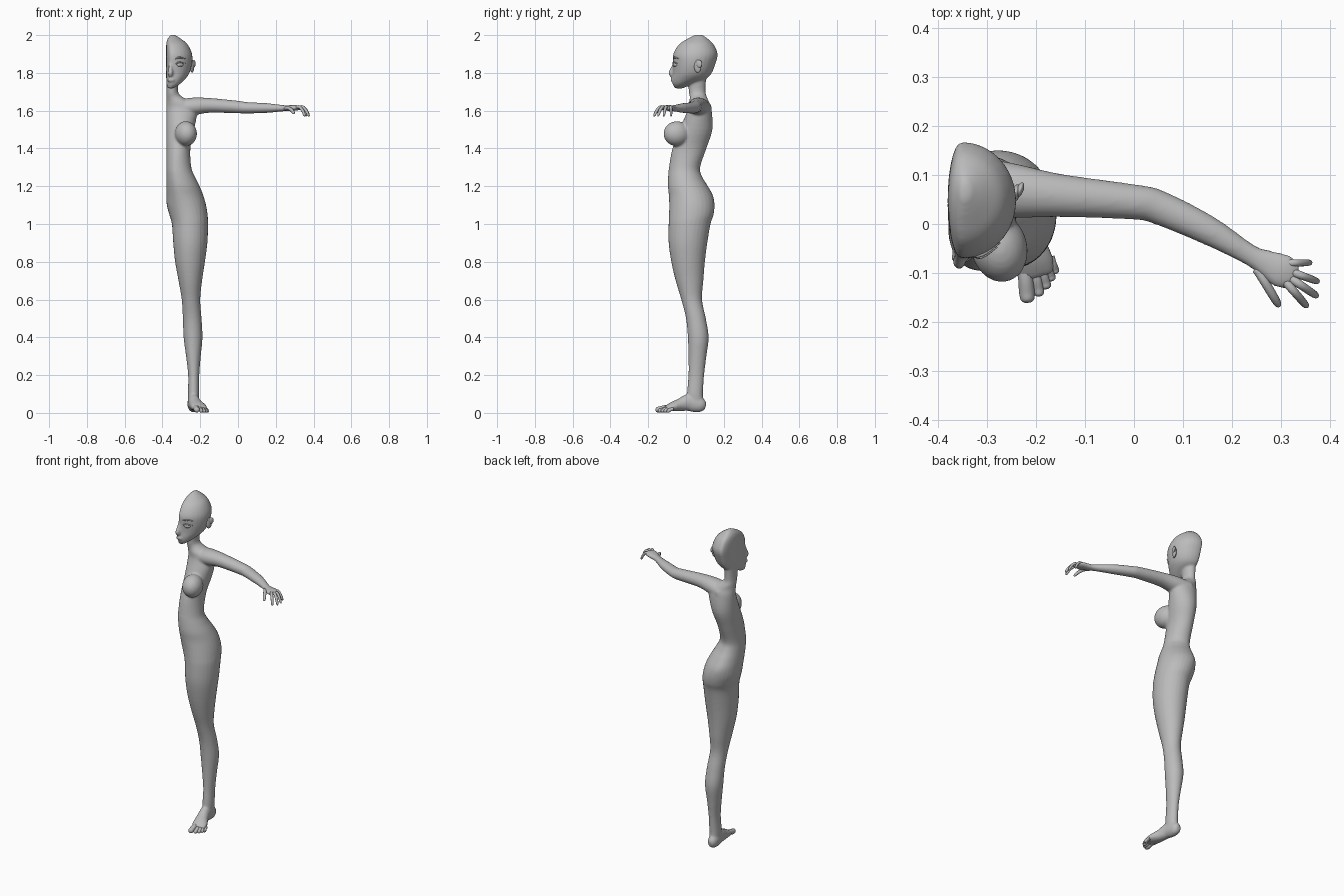
import bpy, bmesh, math
from mathutils import Vector, Matrix

grey = bpy.data.materials.new("plain_grey")
grey.diffuse_color = (0.5, 0.5, 0.5, 1)
SEG = 28


def spline(rows, steps):
    """Catmull-Rom interpolation of rows of numbers."""
    out = []
    for i in range(len(rows) - 1):
        a, b, c, d = (rows[min(max(i + k, 0), len(rows) - 1)] for k in (-1, 0, 1, 2))
        for s in range(steps):
            t = s / steps
            out.append([0.5 * (2 * q + (r - p) * t + (2 * p - 5 * q + 4 * r - w) * t * t
                               + (3 * q - p - 3 * r + w) * t ** 3)
                        for p, q, r, w in zip(a, b, c, d)])
    return out + [list(rows[-1])]


def skin(bm, rings):
    """Closed surface through a series of point rings."""
    vs = [[bm.verts.new(p) for p in ring] for ring in rings]
    n = len(vs[0])
    for a, b in zip(vs, vs[1:]):
        for i in range(n):
            bm.faces.new((a[i], a[(i + 1) % n], b[(i + 1) % n], b[i]))
    bm.faces.new(vs[0])
    bm.faces.new(vs[-1])


def upright(bm, rows, steps=4):
    """Rows: z, inner x, widest-depth x, outer x, front y, back y."""
    rings = []
    for z, xi, xp, xo, yf, yb in spline(rows, steps):
        ring = []
        for k in range(SEG):
            a = 2 * math.pi * k / SEG
            c = math.cos(a)
            ring.append((xp + c * ((xo - xp) if c > 0 else (xp - xi)),
                         (yf + yb) / 2 + math.sin(a) * (yb - yf) / 2, z))
        rings.append(ring)
    skin(bm, rings)


def tube(bm, rows, steps=4, seg=16):
    """Rows: x, y, z, sideways radius, upright radius."""
    pts = spline(rows, steps)
    rings = []
    for i, p in enumerate(pts):
        t = (Vector(pts[min(i + 1, len(pts) - 1)][:3]) - Vector(pts[max(i - 1, 0)][:3])).normalized()
        side = t.cross(Vector((0, 0, 1))).normalized()
        up = side.cross(t)
        rings.append([Vector(p[:3]) + side * p[3] * math.cos(2 * math.pi * k / seg)
                      + up * p[4] * math.sin(2 * math.pi * k / seg) for k in range(seg)])
    skin(bm, rings)


def ball(bm, loc, radii, turn=0.0):
    m = Matrix.Translation(loc) @ Matrix.Rotation(turn, 4, 'Z') @ Matrix.Diagonal((*radii, 1))
    bmesh.ops.create_uvsphere(bm, u_segments=24, v_segments=14, radius=1, matrix=m)


def finish(bm, name):
    bmesh.ops.recalc_face_normals(bm, faces=bm.faces)
    for f in bm.faces:
        f.smooth = True
    me = bpy.data.meshes.new(name)
    bm.to_mesh(me)
    bm.free()
    me.materials.append(grey)
    ob = bpy.data.objects.new(name, me)
    bpy.context.collection.objects.link(ob)
    return ob


# Body: half figure with a flat rounded inner side, blended into one skin
body = bmesh.new()

leg = [(.04, -.264, -.238, -.210, .005, .095), (.10, -.265, -.236, -.205, .005, .090),
       (.20, -.264, -.236, -.205, .013, .096), (.30, -.275, -.240, -.197, .013, .108),
       (.40, -.288, -.240, -.188, .010, .120), (.50, -.292, -.242, -.193, .000, .105),
       (.60, -.298, -.250, -.200, -.025, .085), (.70, -.315, -.255, -.190, -.055, .092),
       (.80, -.333, -.257, -.175, -.078, .100), (.90, -.343, -.256, -.162, -.092, .113),
       (1.0, -.350, -.258, -.158, -.092, .130)]
torso = [(1.05, -.364, -.265, -.161, -.090, .146), (1.10, -.377, -.280, -.169, -.089, .151),
         (1.15, -.379, -.300, -.183, -.091, .143), (1.20, -.380, -.310, -.203, -.096, .116),
         (1.25, -.380, -.320, -.228, -.095, .086), (1.30, -.380, -.325, -.247, -.090, .075),
         (1.40, -.380, -.320, -.252, -.072, .108), (1.50, -.380, -.310, -.232, -.035, .140),
         (1.60, -.380, -.305, -.215, .008, .136), (1.64, -.380, -.315, -.235, .015, .124),
         (1.67, -.380, -.345, -.290, .020, .112), (1.70, -.379, -.352, -.317, .015, .103),
         (1.77, -.377, -.352, -.312, .010, .107)]
upright(body, leg + torso)

# Head
upright(body, [(1.718, -.372, -.358, -.342, -.058, -.015), (1.74, -.378, -.352, -.308, -.071, .030),
               (1.77, -.380, -.352, -.277, -.074, .108), (1.80, -.381, -.352, -.257, -.070, .137),
               (1.85, -.381, -.352, -.243, -.070, .157), (1.90, -.381, -.352, -.243, -.068, .168),
               (1.95, -.380, -.352, -.266, -.038, .147), (1.98, -.373, -.350, -.301, .006, .117),
               (2.002, -.355, -.346, -.335, .050, .085)])
# Nose and lips
tube(body, [(-.358, -.060, 1.850, .008, .010), (-.358, -.069, 1.825, .010, .012),
            (-.358, -.078, 1.798, .014, .016), (-.358, -.066, 1.785, .010, .012)])
ball(body, (-.354, -.068, 1.762), (.022, .014, .010))

# Chest
ball(body, (-.276, -.048, 1.478), (.058, .072, .066), .25)

# Arm and palm
tube(body, [(-.32, .078, 1.612, .060, .045), (-.24, .067, 1.622, .055, .047),
            (-.15, .058, 1.628, .044, .039), (.00, .045, 1.619, .036, .033),
            (.05, .034, 1.615, .035, .030), (.15, -.012, 1.614, .030, .026),
            (.235, -.062, 1.613, .022, .017), (.27, -.080, 1.613, .028, .016),
            (.305, -.097, 1.615, .036, .015), (.332, -.108, 1.614, .025, .009)], seg=SEG)

# Foot
tube(body, [(-.238, .104, .035, .014, .018), (-.238, .085, .040, .027, .036),
            (-.237, .055, .048, .031, .045), (-.234, .015, .055, .031, .046),
            (-.224, -.03, .043, .035, .034), (-.208, -.075, .032, .043, .024),
            (-.198, -.108, .022, .038, .012)], seg=SEG)

ob = finish(body, "body")
rm = ob.modifiers.new("blend", 'REMESH')
rm.mode = 'VOXEL'
rm.voxel_size = .006
rm.use_smooth_shade = True
sm = ob.modifiers.new("soften", 'SMOOTH')
sm.factor = .5
sm.iterations = 6

# Fingers: base x y, tip x y, thickness
for name, bx, by, tx, ty, r in [("thumb", .252, -.092, .297, -.168, .0095),
                                ("index_finger", .310, -.118, .354, -.169, .0085),
                                ("middle_finger", .322, -.112, .375, -.148, .0085),
                                ("ring_finger", .325, -.099, .377, -.118, .008),
                                ("little_finger", .312, -.080, .362, -.079, .0075)]:
    bm = bmesh.new()
    base, drop = (1.611, .028) if name == "thumb" else (1.616, .046)
    tube(bm, [(bx + (tx - bx) * t, by + (ty - by) * t, base - drop * d, r * s, r * s)
              for t, d, s in [(0, 0, 1.1), (.35, -.08, 1), (.7, .3, .95), (.93, .8, .8), (1, 1, .3)]], seg=12)
    finish(bm, name)

# Toes: base x y, tip x y, thickness
for i, (bx, by, tx, ty, r) in enumerate([(-.224, -.085, -.217, -.161, .017),
                                         (-.203, -.090, -.193, -.148, .012),
                                         (-.190, -.085, -.178, -.133, .0115),
                                         (-.180, -.078, -.168, -.117, .011),
                                         (-.172, -.068, -.160, -.102, .010)]):
    bm = bmesh.new()
    tube(bm, [(bx + (tx - bx) * t, by + (ty - by) * t, r + z, r * s, r * s)
              for t, z, s in [(0, .010, 1), (.4, .008, .9), (.7, .001, .95), (.92, 0, .8), (1, 0, .35)]], seg=12)
    finish(bm, "toe_%d" % (i + 1))

# Ear: outer shell with a raised rim
bm = bmesh.new()
ball(bm, (-.243, .062, 1.835), (.010, .020, .034), -.35)
ball(bm, (-.233, .070, 1.848), (.007, .016, .020), -.35)
finish(bm, "ear")

# Eye, iris, eyelid and brow
bm = bmesh.new()
ball(bm, (-.310, -.052, 1.843), (.021, .015, .012), .3)
finish(bm, "eye")
bm = bmesh.new()
ball(bm, (-.311, -.064, 1.843), (.008, .005, .009), .3)
finish(bm, "iris")
for name, pts, r in [("eyelid", [(-.335, -.062, 1.843), (-.312, -.067, 1.856), (-.280, -.047, 1.850)], .004),
                     ("brow", [(-.343, -.066, 1.868), (-.310, -.062, 1.882), (-.274, -.038, 1.874)], .0045)]:
    bm = bmesh.new()
    tube(bm, [(*p, r * s, r * s) for p, s in zip(pts, (.7, 1, .4))], seg=8)
    finish(bm, name)
